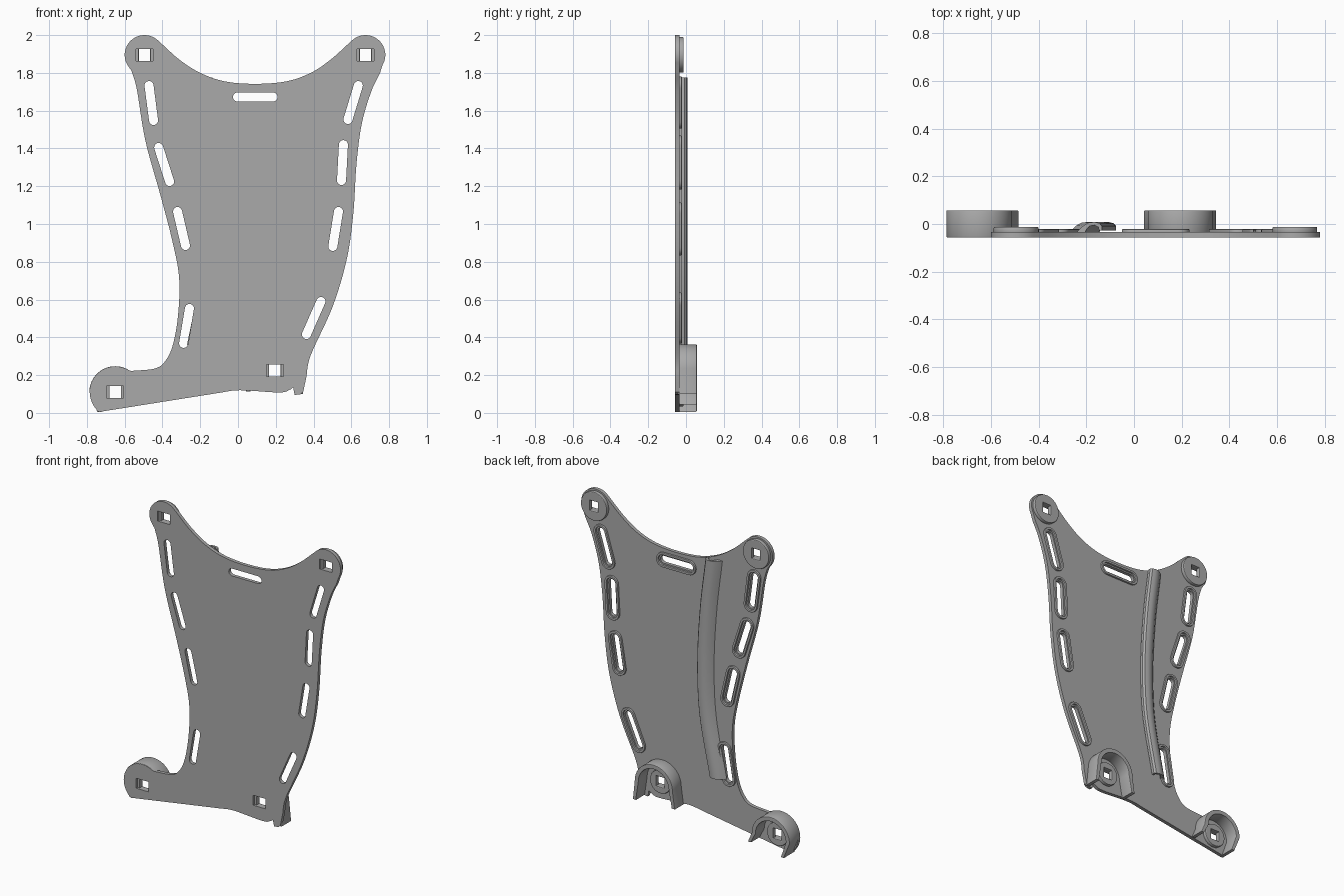
import bpy, math
from mathutils import Vector

cube = bpy.data.objects.get("Cube")
if cube:
    bpy.data.objects.remove(cube)

grey = bpy.data.materials.new("mid_grey")
grey.use_nodes = True
grey.diffuse_color = (0.4, 0.4, 0.4, 1)
grey.node_tree.nodes["Principled BSDF"].inputs["Base Color"].default_value = (0.4, 0.4, 0.4, 1)


def arc(cx, cz, r, a0, a1, n=24):
    angles = [math.radians(a0 + (a1 - a0) * i / n) for i in range(n + 1)]
    return [(cx + r * math.cos(a), cz + r * math.sin(a)) for a in angles]


def smooth(points, n=6):
    """Catmull-Rom curve through the points."""
    p = [Vector(q) for q in points]
    p = [2 * p[0] - p[1]] + p + [2 * p[-1] - p[-2]]
    out = []
    for a, b, c, d in zip(p, p[1:], p[2:], p[3:]):
        for i in range(n):
            t = i / n
            out.append(0.5 * (2 * b + (c - a) * t + (2 * a - 5 * b + 4 * c - d) * t * t
                              + (3 * b - a - 3 * c + d) * t ** 3))
    return [tuple(v) for v in out] + [tuple(p[-2])]


def stadium(a, b, r):
    ang = math.degrees(math.atan2(b[1] - a[1], b[0] - a[0]))
    return arc(*a, r, ang + 90, ang + 270, 10) + arc(*b, r, ang - 90, ang + 90, 10)


def rect(cx, cz, w, h):
    return [(cx + sx * w / 2, cz + sz * h / 2) for sx, sz in ((-1, -1), (1, -1), (1, 1), (-1, 1))]


def finish(ob):
    ob.data.materials.append(grey)
    bpy.ops.object.select_all(action='DESELECT')
    ob.select_set(True)
    bpy.context.view_layer.objects.active = ob
    bpy.ops.object.shade_smooth_by_angle(angle=math.radians(30))


def slab(name, loops, y0, y1, bevel=0.0):
    """Filled outline (later loops are holes) extruded from y0 to y1."""
    curve = bpy.data.curves.new(name, 'CURVE')
    curve.dimensions = '2D'
    curve.fill_mode = 'BOTH'
    curve.extrude = (y1 - y0) / 2 - bevel
    curve.bevel_depth = bevel
    curve.bevel_resolution = 1
    curve.offset = -bevel
    for loop in loops:
        s = curve.splines.new('POLY')
        s.points.add(len(loop) - 1)
        for pt, (x, z) in zip(s.points, loop):
            pt.co = (x, z, 0, 1)
        s.use_cyclic_u = True
    temp = bpy.data.objects.new(name + "_curve", curve)
    bpy.context.collection.objects.link(temp)
    bpy.context.view_layer.update()
    mesh = bpy.data.meshes.new_from_object(temp.evaluated_get(bpy.context.evaluated_depsgraph_get()))
    bpy.data.objects.remove(temp)
    mesh.materials.clear()
    ob = bpy.data.objects.new(name, mesh)
    bpy.context.collection.objects.link(ob)
    ob.rotation_euler.x = math.pi / 2
    ob.location.y = (y0 + y1) / 2
    finish(ob)
    return ob


FRONT, BACK = -0.057, -0.034
TABS = {"left_tab": (0.675, 1.895), "right_tab": (-0.495, 1.895)}
CUPS = {"left_cup": (0.195, 0.225), "right_cup": (-0.65, 0.11)}
SLOTS = [((-0.471, 1.733), (-0.447, 1.548)), ((-0.42, 1.405), (-0.362, 1.225)),
         ((-0.32, 1.066), (-0.278, 0.886)), ((-0.257, 0.553), (-0.288, 0.368)),
         ((0.637, 1.733), (0.582, 1.553)), ((0.558, 1.42), (0.548, 1.23)),
         ((0.532, 1.066), (0.502, 0.881)), ((0.439, 0.59), (0.362, 0.415)),
         ((-0.003, 1.672), (0.185, 1.672))]

# Plate outline, clockwise from the upper tab on the -x side
top_edge = smooth([(-0.405, 1.955), (-0.31, 1.87), (-0.2, 1.8), (-0.07, 1.755), (0.09, 1.742),
                   (0.255, 1.755), (0.385, 1.8), (0.49, 1.87), (0.585, 1.955)])
left_side = smooth([(0.752, 1.8), (0.705, 1.7), (0.655, 1.53), (0.627, 1.315), (0.61, 1.05),
                    (0.575, 0.81), (0.5, 0.56), (0.385, 0.305), (0.362, 0.19), (0.345, 0.11)])
bottom_edge = [(0.33, 0.098), (0.3, 0.095), (0.292, 0.135)] + smooth(
    [(0.28, 0.125), (0.22, 0.108), (0.01, 0.12), (-0.1, 0.106)])
right_side = smooth([(-0.565, 0.222), (-0.44, 0.235), (-0.385, 0.275), (-0.345, 0.36), (-0.317, 0.52),
                     (-0.312, 0.72), (-0.35, 0.92), (-0.41, 1.15), (-0.49, 1.44),
                     (-0.535, 1.71), (-0.563, 1.81)])
outline = (arc(*TABS["right_tab"], 0.105, 210, 45) + top_edge
           + arc(*TABS["left_tab"], 0.105, 135, -30) + left_side + bottom_edge
           + arc(*CUPS["right_cup"], 0.135, 231, 60) + right_side)
sockets = list(TABS.values()) + list(CUPS.values())
slab("plate", [outline] + [stadium(a, b, 0.024) for a, b in SLOTS]
     + [rect(x, z, 0.09, 0.065) for x, z in sockets], FRONT, BACK)

# Raised rims around the slots
for i, (a, b) in enumerate(SLOTS):
    slab(f"slot_rim_{i + 1}", [stadium(a, b, 0.048), stadium(a, b, 0.033)],
         BACK - 0.008, BACK + 0.012, 0.003)

# Round bosses with square holes
for name, (x, z) in TABS.items():
    slab(name + "_boss", [arc(x, z, 0.094, 0, 352, 44), rect(x, z, 0.06, 0.065)],
         BACK - 0.008, -0.012, 0.005)
for name, (x, z) in CUPS.items():
    slab(name + "_boss", [arc(x, z, 0.075, 0, 352, 44), rect(x, z, 0.06, 0.065)],
         BACK - 0.008, -0.012, 0.005)


# Horseshoe walls, open at the bottom
def horseshoe(name, foot_a, foot_b, y0):
    x, z = CUPS[name]
    r, t = 0.137, 0.028
    (ax, az), (bx, bz) = foot_a, foot_b
    loop = ([foot_a] + arc(x, z, r, 180, 0, 36) + [foot_b, (bx - t * 0.8, bz)]
            + arc(x, z, r - t, 0, 180, 36) + [(ax + t * 0.8, az)])
    slab(name + "_wall", [loop], y0, 0.057, 0.004)


horseshoe("left_cup", (0.042, 0.112), (0.345, 0.1), BACK - 0.012)
horseshoe("right_cup", (-0.745, 0.006), (-0.485, 0.045), FRONT + 0.001)

# Curved cable guide: a hooked channel swept down the back
outer = [(-0.105, 0), (-0.095, 0.012), (-0.075, 0.03), (-0.055, 0.041), (-0.03, 0.043),
         (-0.01, 0.038), (0, 0.026), (0, 0.008)]
inner = [(-0.012, 0.008), (-0.014, 0.022), (-0.032, 0.03), (-0.052, 0.026), (-0.066, 0.01), (-0.07, 0)]
section = outer + inner
path = smooth([(-0.135, 1.775), (-0.095, 1.45), (-0.075, 1.1), (-0.09, 0.75), (-0.165, 0.36)], 8)
n = len(section)
verts = [(x + u, BACK - 0.001 + v, z) for x, z in path for u, v in section]
faces = [(i * n + j, i * n + (j + 1) % n, (i + 1) * n + (j + 1) % n, (i + 1) * n + j)
         for i in range(len(path) - 1) for j in range(n)]
faces += [tuple(reversed(range(n))), tuple(range(len(verts) - n, len(verts)))]
mesh = bpy.data.meshes.new("cable_guide")
mesh.from_pydata(verts, [], faces)
mesh.update()
guide = bpy.data.objects.new("cable_guide", mesh)
bpy.context.collection.objects.link(guide)
bpy.context.view_layer.objects.active = guide
guide.select_set(True)
bpy.ops.object.mode_set(mode='EDIT')
bpy.ops.mesh.select_all(action='SELECT')
bpy.ops.mesh.normals_make_consistent(inside=False)
bpy.ops.object.mode_set(mode='OBJECT')
finish(guide)
